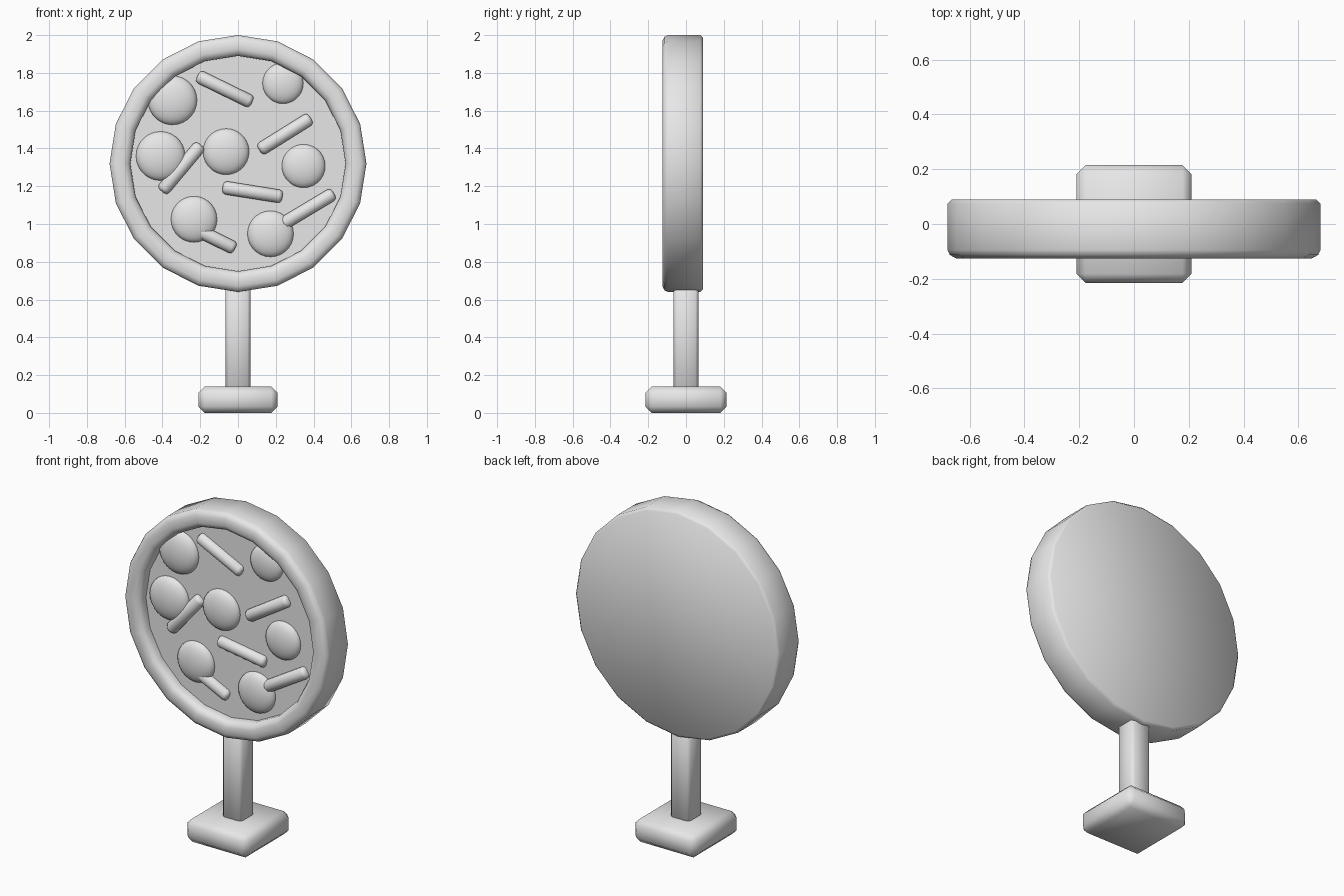
import bpy
import bmesh
from math import radians, cos, sin, pi
from mathutils import Matrix

cube = bpy.data.objects.get("Cube")
if cube:
    bpy.data.objects.remove(cube, do_unlink=True)

GREY = (0.8, 0.8, 0.8, 1)
grey = bpy.data.materials.new("plain grey")
grey.use_nodes = True
grey.diffuse_color = GREY
grey.node_tree.nodes["Principled BSDF"].inputs["Base Color"].default_value = GREY

DISC_Z = 1.32
SIDES = 20
FACE_Y = -0.062


def finish(name, bm, bevel=0, segments=1, angle=40):
    """Turn a bmesh into a named, shaded object."""
    bmesh.ops.recalc_face_normals(bm, faces=bm.faces)
    mesh = bpy.data.meshes.new(name)
    bm.to_mesh(mesh)
    bm.free()
    mesh.materials.append(grey)
    obj = bpy.data.objects.new(name, mesh)
    bpy.context.collection.objects.link(obj)
    bpy.ops.object.select_all(action="DESELECT")
    obj.select_set(True)
    bpy.context.view_layer.objects.active = obj
    if bevel:
        mod = obj.modifiers.new("soft edges", "BEVEL")
        mod.width = bevel
        mod.segments = segments
        mod.limit_method = "ANGLE"
        mod.angle_limit = radians(50)
        bpy.ops.object.modifier_apply(modifier=mod.name)
    bpy.ops.object.shade_smooth_by_angle(angle=radians(angle))
    return obj


def box(name, size, centre, bevel):
    bm = bmesh.new()
    bmesh.ops.create_cube(bm, size=1)
    bmesh.ops.scale(bm, vec=size, verts=bm.verts)
    bmesh.ops.translate(bm, vec=centre, verts=bm.verts)
    return finish(name, bm, bevel, angle=60)


def lathe(name, profile):
    """Spin a (radius, y) profile about the y axis and cap both ends."""
    bm = bmesh.new()
    rings = []
    for r, y in profile:
        turns = [2 * pi * i / SIDES for i in range(SIDES)]
        rings.append([bm.verts.new((r * sin(a), y, DISC_Z + r * cos(a))) for a in turns])
    for a, b in zip(rings, rings[1:]):
        for i in range(SIDES):
            j = (i + 1) % SIDES
            bm.faces.new((a[i], a[j], b[j], b[i]))
    bm.faces.new(rings[0])
    bm.faces.new(rings[-1])
    return finish(name, bm, angle=50)


def round_topping(name, x, z, r):
    bm = bmesh.new()
    bmesh.ops.create_uvsphere(bm, u_segments=24, v_segments=14, radius=r)
    bmesh.ops.scale(bm, vec=(1, 0.4, 1), verts=bm.verts)
    bmesh.ops.translate(bm, vec=(x, FACE_Y, z), verts=bm.verts)
    finish(name, bm)


def strip_topping(name, x, z, length, tilt):
    bm = bmesh.new()
    bmesh.ops.create_cone(bm, cap_ends=True, segments=10, radius1=0.037,
                          radius2=0.037, depth=length)
    turn = Matrix.Rotation(radians(90 - tilt), 4, "Y")
    bmesh.ops.transform(bm, matrix=Matrix.Translation((x, FACE_Y, z)) @ turn, verts=bm.verts)
    finish(name, bm, bevel=0.02, segments=2, angle=60)


# Base and post
box("base", (0.42, 0.43, 0.14), (0, 0, 0.07), 0.033)
box("post", (0.13, 0.13, 0.58), (0, 0, 0.41), 0.015)

# Dish with a rounded raised rim and recessed front
lathe("dish", [(0.665, 0.09), (0.68, 0.075), (0.68, -0.095), (0.672, -0.113),
               (0.65, -0.125), (0.605, -0.125), (0.582, -0.115), (0.57, -0.092),
               (0.57, FACE_Y)])

# Round toppings: x, z, radius
rounds = [(-0.347, 1.655, 0.13), (0.238, 1.745, 0.108), (-0.41, 1.36, 0.13),
          (-0.063, 1.383, 0.122), (0.347, 1.307, 0.115), (-0.233, 1.025, 0.122),
          (0.172, 0.948, 0.122)]
for i, spec in enumerate(rounds):
    round_topping(f"round_topping_{i + 1}", *spec)

# Strip toppings: x, z, length, tilt in degrees
strips = [(-0.07, 1.714, 0.32, -26), (0.249, 1.476, 0.32, 32), (0.077, 1.169, 0.32, -9),
          (-0.3, 1.296, 0.32, 50), (0.37, 1.08, 0.32, 31), (-0.155, 0.938, 0.31, -26)]
for i, spec in enumerate(strips):
    strip_topping(f"strip_topping_{i + 1}", *spec)
